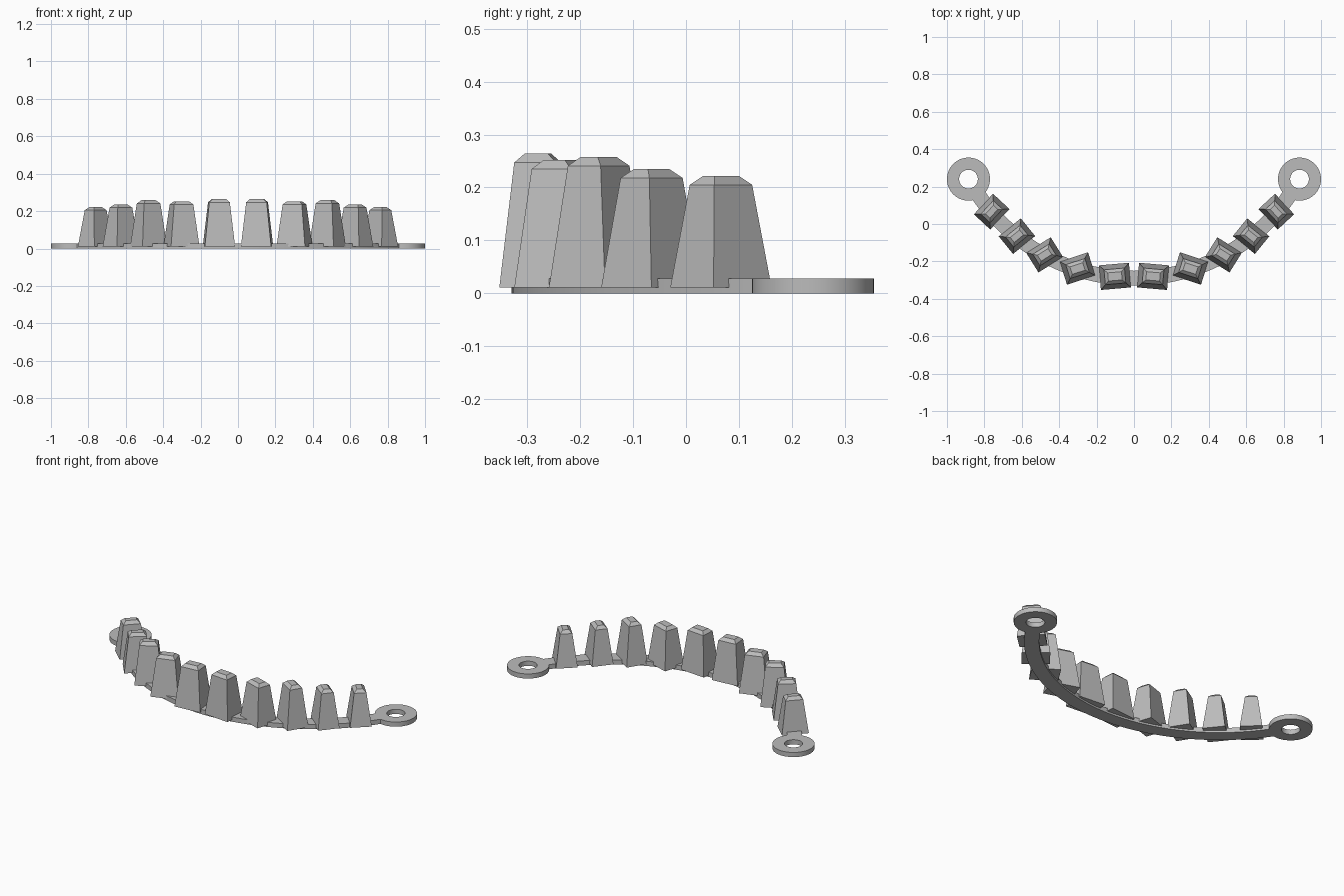
import bpy, bmesh, math
from mathutils import Matrix

if "Cube" in bpy.data.objects:
    bpy.data.objects.remove(bpy.data.objects["Cube"])

grey = bpy.data.materials.new("plain grey")
grey.diffuse_color = (0.5, 0.5, 0.5, 1)
grey.use_nodes = True
grey.node_tree.nodes["Principled BSDF"].inputs["Base Color"].default_value = grey.diffuse_color

R, CY = 1.0, 0.71        # arc the band follows
THICK = 0.028            # band and ring height


def finish(bm, name, smooth=False):
    bmesh.ops.recalc_face_normals(bm, faces=bm.faces)
    me = bpy.data.meshes.new(name)
    bm.to_mesh(me)
    bm.free()
    me.materials.append(grey)
    ob = bpy.data.objects.new(name, me)
    bpy.context.collection.objects.link(ob)
    if smooth:
        bpy.context.view_layer.objects.active = ob
        ob.select_set(True)
        bpy.ops.object.shade_smooth_by_angle(angle=math.radians(30))
        ob.select_set(False)
    return ob


def bridge(bm, loops, closed):
    """Skin a row of equal vertex loops."""
    n = len(loops[0])
    for i in range(len(loops) if closed else len(loops) - 1):
        a, b = loops[i], loops[(i + 1) % len(loops)]
        for j in range(n):
            k = (j + 1) % n
            bm.faces.new((a[j], a[k], b[k], b[j]))


def section(bm, cx, cy, r0, r1, t):
    """Rectangular slice at angle t around a centre."""
    s, c = math.sin(t), -math.cos(t)
    return [bm.verts.new((cx + r * s, cy + r * c, z))
            for r, z in ((r0, 0), (r1, 0), (r1, THICK), (r0, THICK))]


# curved band
bm = bmesh.new()
end, steps = math.radians(56.3), 48
loops = [section(bm, 0, CY, R - 0.04, R + 0.04, -end + 2 * end * i / steps)
         for i in range(steps + 1)]
bridge(bm, loops, False)
bm.faces.new(loops[0])
bm.faces.new(loops[-1])
finish(bm, "band", True)

# flat eyelet at each end
for side, label in ((-1, "left"), (1, "right")):
    bm = bmesh.new()
    loops = [section(bm, side * 0.885, 0.24, 0.05, 0.115, math.tau * i / 64)
             for i in range(64)]
    bridge(bm, loops, True)
    finish(bm, label + "_eyelet", True)


def tooth(name, x, y, w, d, top, angle):
    """Tapered block with a chamfered top."""
    bm = bmesh.new()
    loops = []
    for z, inset in ((0.011, 0), (top - 0.017, 0.026), (top, 0.044)):
        a, b = w / 2 - inset, d / 2 - inset
        loops.append([bm.verts.new((sx * a, sy * b, z))
                      for sx, sy in ((-1, -1), (1, -1), (1, 1), (-1, 1))])
    bridge(bm, loops, False)
    bm.faces.new(loops[0])
    bm.faces.new(loops[-1])
    bm.transform(Matrix.Translation((x, y, 0)) @ Matrix.Rotation(math.radians(angle), 4, "Z"))
    finish(bm, name)


# teeth from the middle outwards: x, y, width, depth, height, turn
TEETH = [(0.102, -0.28, 0.162, 0.132, 0.264, 5),
         (0.302, -0.238, 0.16, 0.13, 0.252, 18),
         (0.478, -0.165, 0.155, 0.125, 0.258, 32),
         (0.626, -0.065, 0.152, 0.122, 0.235, 39),
         (0.761, 0.066, 0.15, 0.12, 0.222, 47)]
for i, (x, y, w, d, top, turn) in enumerate(TEETH, 1):
    for side, label in ((-1, "left"), (1, "right")):
        tooth(f"{label}_tooth_{i}", side * x, y, w, d, top, -side * turn)
